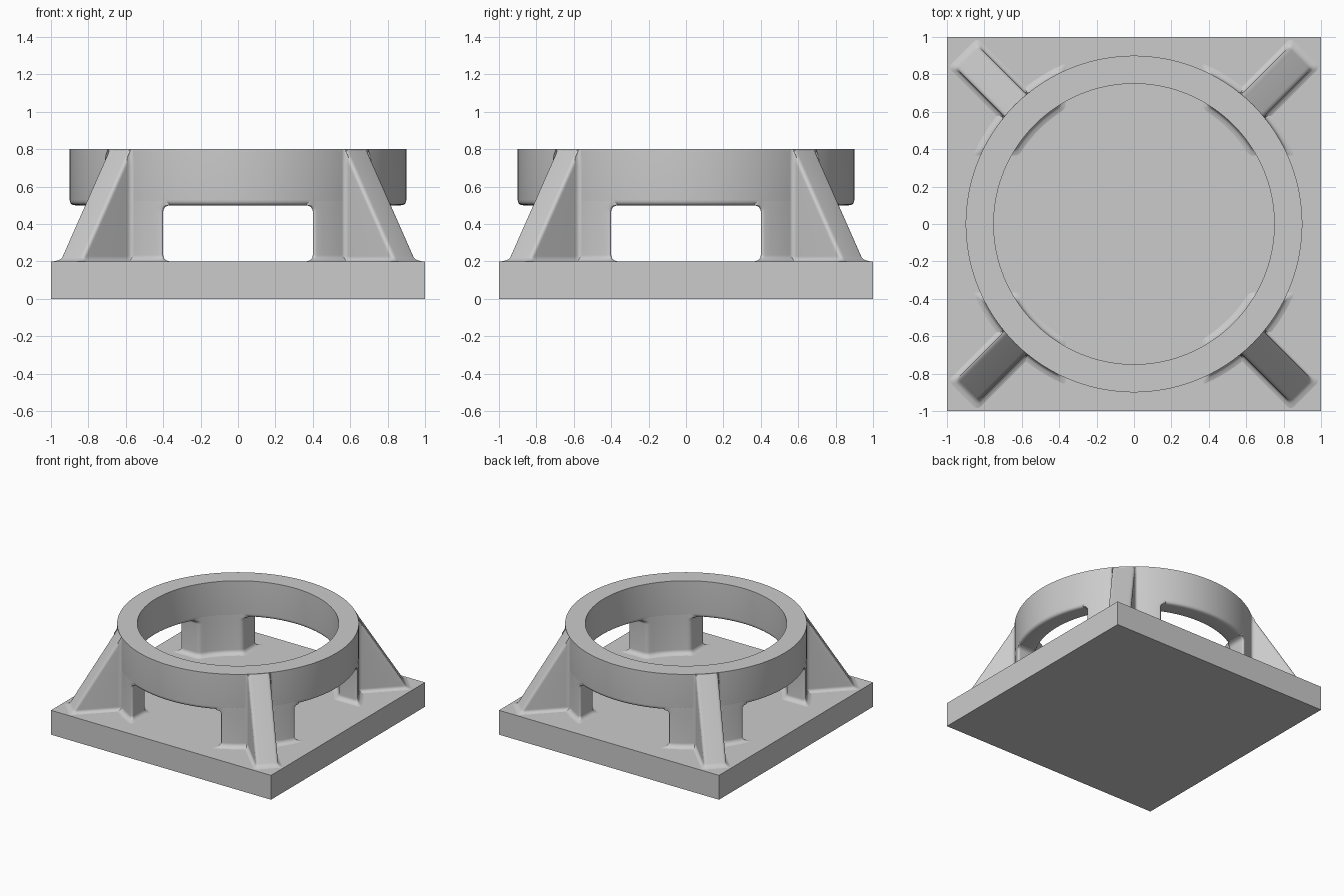
import bpy, bmesh, math
from mathutils import Vector

cube = bpy.data.objects.get("Cube")
if cube:
    bpy.data.objects.remove(cube, do_unlink=True)

GREY = (0.6, 0.6, 0.6, 1)
mat = bpy.data.materials.new("plain grey")
mat.use_nodes = True
mat.diffuse_color = GREY
mat.node_tree.nodes["Principled BSDF"].inputs["Base Color"].default_value = GREY

PLATE_TOP, RING_BOTTOM, TOP = 0.2, 0.5, 0.8
R_OUT, R_IN, WINDOW = 0.9, 0.75, 0.4
FILLET = 0.035


def finish(bm, name):
    """Turn a bmesh into a mesh, smooth apart from its hard edges."""
    bmesh.ops.recalc_face_normals(bm, faces=bm.faces[:])
    for f in bm.faces:
        f.smooth = True
    for e in bm.edges:
        e.smooth = len(e.link_faces) == 2 and e.calc_face_angle(0) < math.radians(35)
    me = bpy.data.meshes.new(name)
    bm.to_mesh(me)
    bm.free()
    me.materials.append(mat)
    return me


def place(me, name, angle=0.0):
    ob = bpy.data.objects.new(name, me)
    ob.rotation_euler.z = angle
    bpy.context.collection.objects.link(ob)


def join_loops(bm, loops, closed=False):
    """Skin quads between neighbouring closed loops of vertices."""
    pairs = list(zip(loops, loops[1:]))
    if closed:
        pairs.append((loops[-1], loops[0]))
    for a, b in pairs:
        n = len(a)
        for i in range(n):
            j = (i + 1) % n
            bm.faces.new((a[i], a[j], b[j], b[i]))


def loft(outline, heights, name):
    """Stack outlines (functions of height) into a capped solid."""
    bm = bmesh.new()
    loops = [[bm.verts.new((x, y, z)) for x, y in outline(z)] for z in heights]
    join_loops(bm, loops)
    bm.faces.new(loops[0])
    bm.faces.new(loops[-1])
    return finish(bm, name)


def flare(distance, radius):
    """Sideways growth of a concave fillet at a distance from the surface."""
    d = min(max(distance, 0), radius)
    return radius - math.sqrt(radius ** 2 - (radius - d) ** 2)


def steps(a, b, n):
    return [a + (b - a) * i / n for i in range(n + 1)]


def bend(a, corner, b, n=5):
    """Rounded corner from a to b."""
    a, corner, b = Vector(a), Vector(corner), Vector(b)
    return [tuple(a * (1 - t) ** 2 + corner * 2 * t * (1 - t) + b * t * t)
            for t in steps(0, 1, n)]


# Square base plate
bm = bmesh.new()
bmesh.ops.create_cube(bm, size=2)
for v in bm.verts:
    v.co.z = PLATE_TOP if v.co.z > 0 else 0
place(finish(bm, "base_plate"), "base_plate")

# Raised ring with rounded lower edges
r = 0.03
profile = [(R_IN, TOP)]
profile += bend((R_IN, RING_BOTTOM + r), (R_IN, RING_BOTTOM), (R_IN + r, RING_BOTTOM))
profile += bend((R_OUT - r, RING_BOTTOM), (R_OUT, RING_BOTTOM), (R_OUT, RING_BOTTOM + r))
profile.append((R_OUT, TOP))
bm = bmesh.new()
SEGMENTS = 144
angles = [2 * math.pi * i / SEGMENTS for i in range(SEGMENTS)]
loops = [[bm.verts.new((p * math.cos(a), p * math.sin(a), z)) for a in angles]
         for p, z in profile]
join_loops(bm, loops, closed=True)
place(finish(bm, "top_ring"), "top_ring")


def leg_outline(z):
    """Piece of the ring wall between two windows, flared at both ends."""
    base = flare(z - PLATE_TOP, FILLET)
    side = WINDOW - base - flare(RING_BOTTOM - z, FILLET)
    ro, ri = R_OUT - 0.0005 + base, R_IN + 0.0005 - base
    c = 0.025

    def polar(rad, a):
        return rad * math.cos(a), rad * math.sin(a)

    ao, ai = math.acos(side / ro) - c / ro, math.acos(side / ri) - c / ri
    yo, yi = math.sqrt(ro ** 2 - side ** 2), math.sqrt(ri ** 2 - side ** 2)
    half = [polar(ro, a) for a in steps(math.pi / 4, ao, 8)]
    half += bend(half[-1], (side, yo), (side, yo - c))[1:]
    inner = [polar(ri, a) for a in steps(ai, math.pi / 4, 8)]
    half += bend((side, yi + c), (side, yi), inner[0])[:-1] + inner
    return half + [(y, x) for x, y in half[-2:0:-1]]


def rib_outline(z):
    """Sloping buttress along +x, blended into the ring and the plate."""
    h = (z - PLATE_TOP) / (TOP - PLATE_TOP)
    base = flare(z - PLATE_TOP, 0.025)
    tip = 1.27 + (0.895 - 1.27) * min(max(h, 0), 1) + base
    w, k, c = 0.085 + base, 0.03, 0.025
    half = [(0.82, w + k)]
    half += bend((0.892, w + k), (0.892, w), (0.892 + k, w))
    half += bend((tip - c, w), (tip, w), (tip, w - c))
    half = [(min(x, tip), y) for x, y in half]
    return half + [(x, -y) for x, y in reversed(half)]


# Four corner legs and buttresses
foot = [PLATE_TOP - 0.01] + steps(PLATE_TOP, PLATE_TOP + FILLET, 6)
head = steps(RING_BOTTOM - FILLET, RING_BOTTOM, 6) + [RING_BOTTOM + 0.04]
leg = loft(leg_outline, foot + head, "leg")
rib = loft(rib_outline, foot + steps(0.28, TOP - 0.0005, 12), "buttress")
for i, corner in enumerate(("back_left", "back_right", "front_right", "front_left")):
    place(leg, corner + "_leg", i * math.pi / 2)
    place(rib, corner + "_buttress", math.pi / 4 + i * math.pi / 2)
